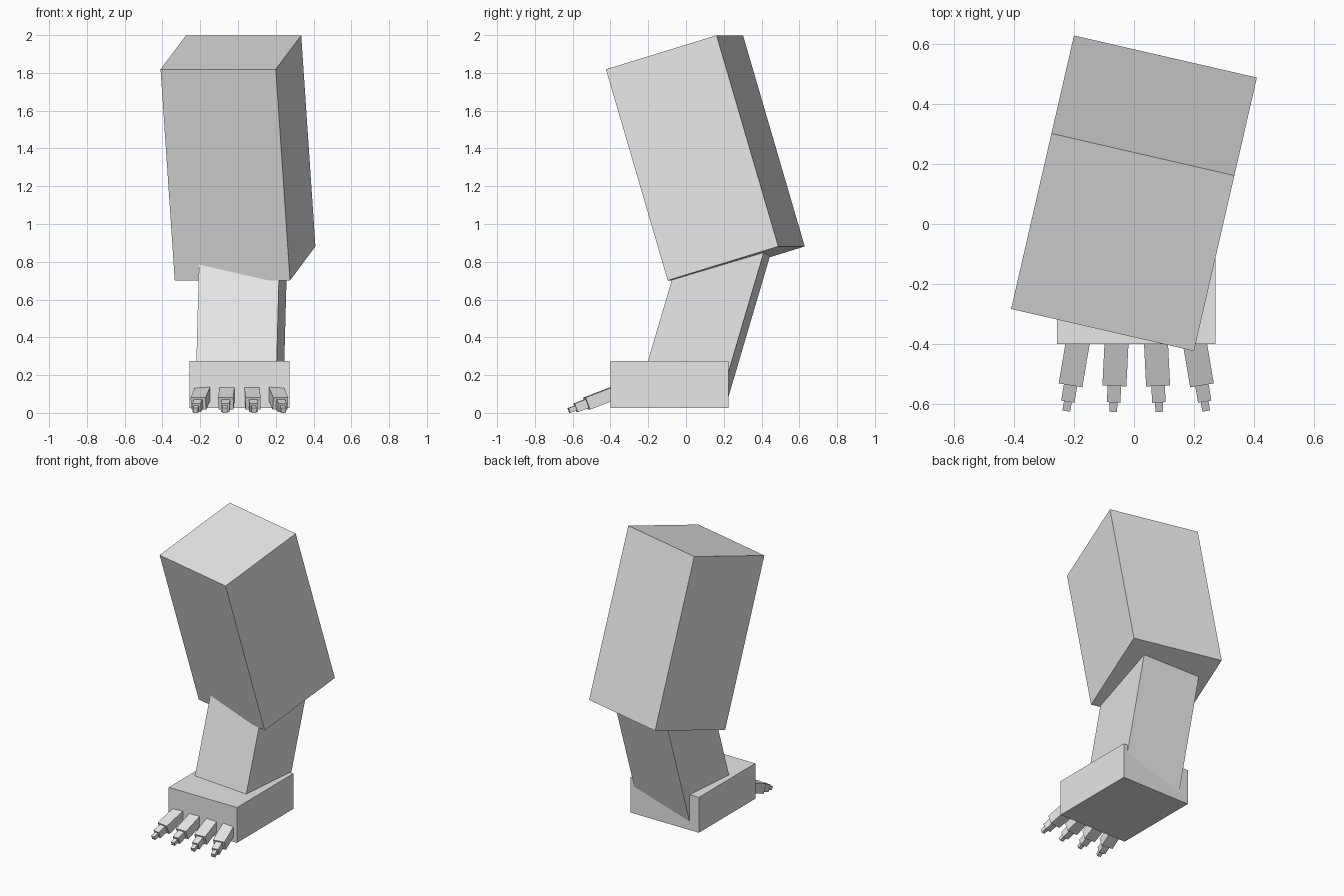
import bpy
from math import radians
from mathutils import Vector, Euler

if "Cube" in bpy.data.objects:
    bpy.data.objects.remove(bpy.data.objects["Cube"])

grey = bpy.data.materials.new("plain_grey")
grey.diffuse_color = (0.8, 0.8, 0.8, 1)
grey.use_nodes = True
grey.node_tree.nodes["Principled BSDF"].inputs["Base Color"].default_value = grey.diffuse_color


def box(name, center, size, pitch=0, yaw=0):
    """Box of a given size, pitched about x and then turned about z."""
    bpy.ops.mesh.primitive_cube_add(size=1, location=center,
                                    rotation=(radians(pitch), 0, radians(yaw)))
    ob = bpy.context.object
    ob.name = name
    ob.scale = size
    ob.data.materials.append(grey)
    return ob


# Upper leg leaning forward
box("upper_leg", (0, 0.1025, 1.35), (0.626, 0.627, 1.167), 16.7, -12.95)

# Lower leg leaning back, both ends buried in the foot and upper leg
low = Vector((0.0086, -0.0034, 0.13))
high = Vector((0.0306, 0.2393, 0.95))
box("lower_leg", (low + high) / 2, (0.427, 0.427, (high - low).length), -16.5, -5.2)

# Foot block
box("foot", (0.0075, -0.0875, 0.151), (0.53, 0.625, 0.248))

# Four splayed toes, each of three shrinking segments (start, end, width, height)
segments = [("base", -0.05, 0.137, 0.08, 0.068),
            ("middle", 0.13, 0.2, 0.045, 0.049),
            ("tip", 0.19, 0.238, 0.026, 0.026)]
toes = [(-0.196, -9.5), (-0.066, -2.8), (0.066, 2.8), (0.196, 9.5)]
for i, (x, splay) in enumerate(toes, 1):
    root = Vector((0.0075 + x, -0.4, 0.098))
    rot = Euler((radians(21), 0, radians(splay)))
    for part, a, b, w, h in segments:
        mid = Vector((0, -(a + b) / 2, 0))
        mid.rotate(rot)
        box(f"toe_{i}_{part}", root + mid, (w, b - a, h), 21, splay)
